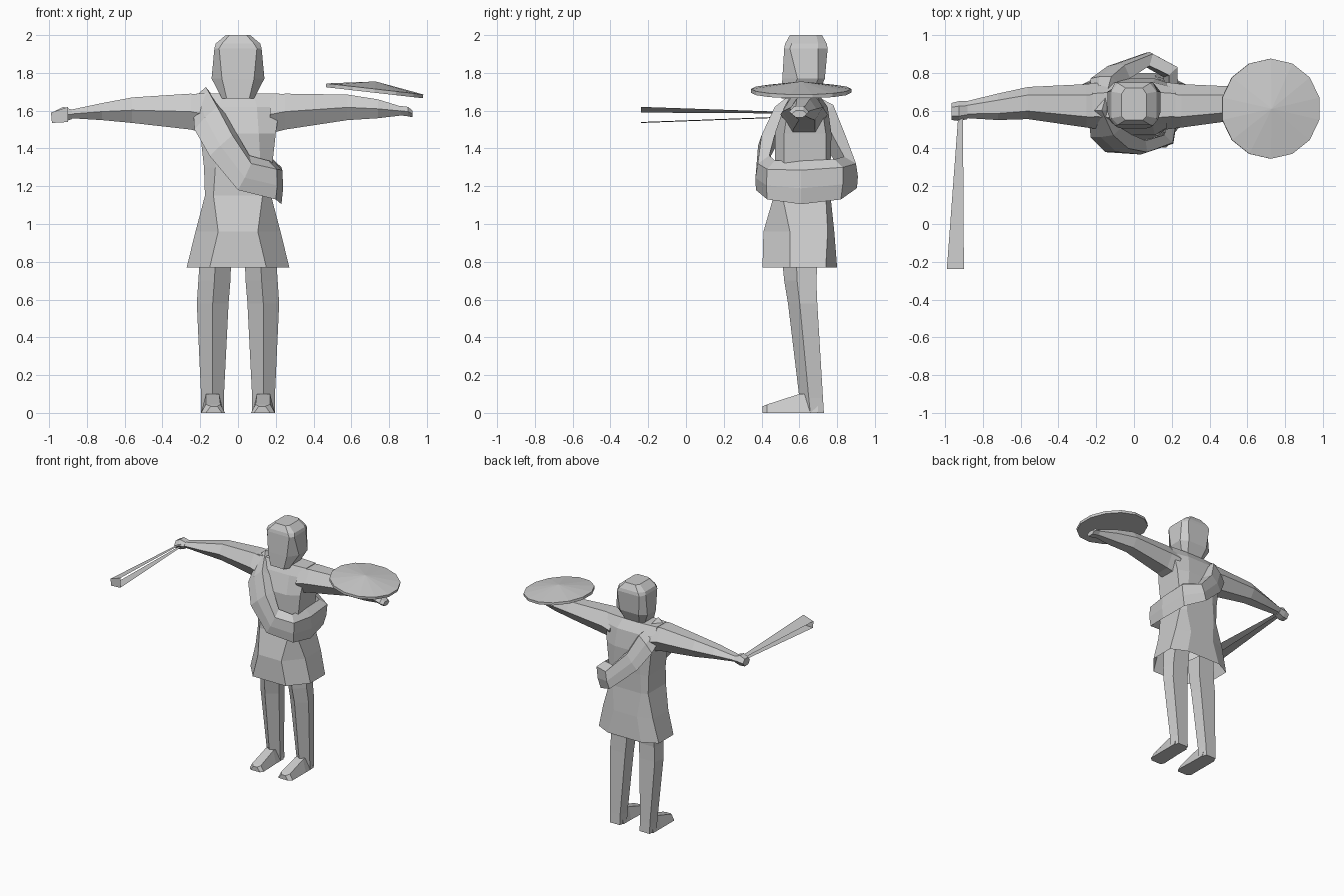
import bpy, bmesh, math
from mathutils import Vector, Matrix

if "Cube" in bpy.data.objects:
    bpy.data.objects.remove(bpy.data.objects["Cube"])

grey = bpy.data.materials.new("plain_grey")
grey.diffuse_color = (0.6, 0.6, 0.6, 1)
grey.use_nodes = True
grey.node_tree.nodes["Principled BSDF"].inputs["Base Color"].default_value = grey.diffuse_color


def finish(name, bm):
    bmesh.ops.recalc_face_normals(bm, faces=bm.faces)
    me = bpy.data.meshes.new(name)
    bm.to_mesh(me)
    bm.free()
    me.materials.append(grey)
    ob = bpy.data.objects.new(name, me)
    bpy.context.collection.objects.link(ob)
    return ob


def loft(name, rings, caps=(True, True), closed=False):
    """Skin a series of rings that share one point count."""
    bm = bmesh.new()
    vs = [[bm.verts.new(p) for p in r] for r in rings]
    n = len(rings[0])
    pairs = list(zip(vs, vs[1:])) + ([(vs[-1], vs[0])] if closed else [])
    for a, b in pairs:
        for i in range(n):
            j = (i + 1) % n
            bm.faces.new((a[i], a[j], b[j], b[i]))
    if caps[0] and not closed:
        bm.faces.new(vs[0])
    if caps[1] and not closed:
        bm.faces.new(vs[-1])
    return finish(name, bm)


def octagon(z, a, b, yf, y1, y2, yb):
    """Body slice: front/back half width a, side half width b."""
    return [(-a, yf, z), (a, yf, z), (b, y1, z), (b, y2, z),
            (a, yb, z), (-a, yb, z), (-b, y2, z), (-b, y1, z)]


# Tunic: flared skirt, waist, chest, shoulders
loft("tunic", [octagon(*r) for r in (
    (0.77, .15, .272, .405, .55, .74, .80),
    (0.96, .105, .225, .41, .55, .75, .785),
    (1.15, .13, .175, .465, .51, .74, .765),
    (1.30, .12, .18, .47, .52, .74, .765),
    (1.48, .11, .20, .47, .52, .74, .77),
    (1.62, .10, .22, .52, .54, .72, .75),
    (1.69, .08, .22, .56, .57, .69, .70))], caps=(False, True))

# Neck and head
loft("neck", [octagon(z, .05, .07, .56, .58, .67, .69) for z in (1.62, 1.75)])
loft("head", [octagon(*r) for r in (
    (1.665, .06, .085, .505, .54, .66, .69),
    (1.77, .085, .14, .51, .59, .70, .735),
    (1.93, .10, .125, .52, .55, .70, .75),
    (1.955, .085, .118, .525, .56, .70, .745),
    (2.0, .045, .065, .55, .57, .69, .72))])


# Arms: hexagonal slices along x
def arm(name, side, slices):
    rings = []
    for x, y0, y1, z0, z1 in slices:
        cy, cz, hy, hz = (y0 + y1) / 2, (z0 + z1) / 2, (y1 - y0) / 2, (z1 - z0) / 2
        rings.append([(side * x, cy + hy * u, cz + hz * v) for u, v in
                      ((1, 0), (.5, 1), (-.5, 1), (-1, 0), (-.5, -1), (.5, -1))])
    loft(name, rings)


shoulder = [(.17, .50, .75, 1.48, 1.68), (.25, .51, .74, 1.50, 1.69)]
arm("right_arm", -1, shoulder + [(.56, .555, .725, 1.535, 1.67),
                                 (.72, .55, .69, 1.55, 1.64),
                                 (.885, .56, .65, 1.56, 1.605)])
arm("right_hand", -1, [(.88, .555, .65, 1.555, 1.605),
                       (.925, .545, .65, 1.54, 1.62),
                       (.965, .55, .64, 1.54, 1.60)])
arm("left_arm", 1, shoulder + [(.58, .555, .725, 1.55, 1.685),
                               (.74, .55, .69, 1.56, 1.66),
                               (.87, .56, .65, 1.575, 1.62)])
arm("left_hand", 1, [(.86, .555, .65, 1.575, 1.625),
                     (.90, .545, .65, 1.57, 1.62),
                     (.925, .56, .64, 1.565, 1.60)])

# Legs and feet
for side, label in ((-1, "right"), (1, "left")):
    rings = []
    for z, xi, xo, yf, yb in ((.85, .035, .20, .505, .70), (.70, .04, .21, .52, .69),
                              (.58, .05, .218, .54, .695), (.08, .075, .195, .60, .725),
                              (0, .075, .195, .61, .73)):
        ym = yf + .4 * (yb - yf)
        rings.append([(side * x, y, z) for x, y in
                      (((xi + xo) / 2, yf), (xo, ym), (xo - .015, yb),
                       (xi + .015, yb), (xi, ym))])
    loft(label + "_leg", rings)
    foot = [(y, x0, x1, h) for y, x0, x1, h in
            ((.405, .085, .17, .035), (.43, .068, .195, .045),
             (.60, .075, .195, .10), (.70, .075, .195, .10))]
    loft(label + "_foot", [[(side * x0, y, 0), (side * x1, y, 0),
                            (side * (x1 - .025), y, h), (side * (x0 + .025), y, h)]
                           for y, x0, x1, h in foot])

# Rolled bundle: loop over the right shoulder and round the left hip
edges = [  # upper outer point, lower outer point
    ((-.17, .60, 1.725), (-.24, .60, 1.64)),
    ((-.11, .47, 1.62), (-.23, .46, 1.50)),
    ((-.03, .40, 1.47), (-.15, .38, 1.36)),
    ((.07, .38, 1.32), (.00, .37, 1.18)),
    ((.205, .43, 1.29), (.20, .43, 1.13)),
    ((.235, .61, 1.285), (.23, .61, 1.105)),
    ((.23, .83, 1.30), (.20, .82, 1.13)),
    ((.10, .90, 1.32), (.06, .905, 1.19)),
    ((-.05, .84, 1.48), (-.14, .835, 1.37)),
    ((-.12, .78, 1.63), (-.23, .77, 1.51))]
centre = Vector((0, .62, 1.42))
rings = []
for up, lo in edges:
    u, l = Vector(up), Vector(lo)
    inward = centre - (u + l) / 2
    inward = inward.normalized() * .075
    bulge = (u + l) / 2 - inward * .12
    rings.append([u, bulge, l, l + inward, u + inward])
loft("shoulder_bundle", rings, closed=True)

# Tilted shallow cone disc
bm = bmesh.new()
N, R = 14, .265
rim = [[bm.verts.new((R * math.sin(math.tau * i / N), R * math.cos(math.tau * i / N), z))
        for i in range(N)] for z in (0, .02)]
apex = bm.verts.new((0, 0, .06))
base = bm.verts.new((0, 0, 0))
for i in range(N):
    j = (i + 1) % N
    bm.faces.new((rim[0][i], rim[0][j], rim[1][j], rim[1][i]))
    bm.faces.new((rim[1][i], rim[1][j], apex))
    bm.faces.new((rim[0][j], rim[0][i], base))
bm.transform(Matrix.Translation((.722, .61, 1.695)) @ Matrix.Rotation(math.radians(6.5), 4, 'Y'))
finish("disc", bm)

# Open forked baton: two tapering blades joined by an end plate
bm = bmesh.new()
tl, tr, bl, br = [bm.verts.new(p) for p in (
    (-.99, -.237, 1.59), (-.90, -.237, 1.62), (-.985, -.237, 1.535), (-.90, -.237, 1.54))]
htl, htr, hbl, hbr = [bm.verts.new(p) for p in (
    (-.93, .57, 1.585), (-.905, .57, 1.592), (-.93, .57, 1.565), (-.905, .57, 1.57))]
for f in ((tl, tr, htr, htl), (bl, br, hbr, hbl), (tl, tr, br, bl)):
    bm.faces.new(f)
finish("forked_baton", bm)
